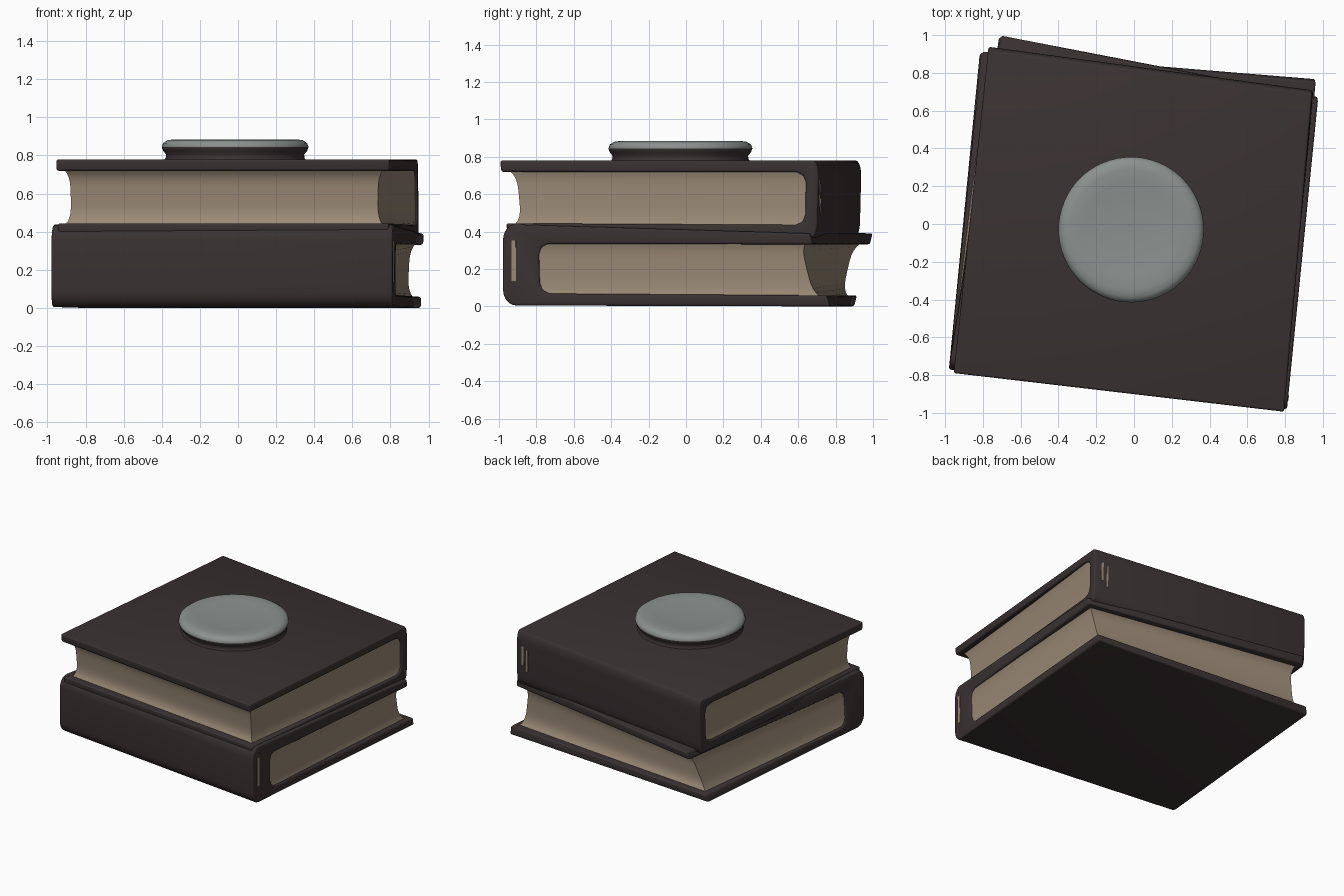
import bpy, bmesh, math
from mathutils import Vector

if "Cube" in bpy.data.objects:
    bpy.data.objects.remove(bpy.data.objects["Cube"])


def material(name, rgb):
    m = bpy.data.materials.new(name)
    m.diffuse_color = (*rgb, 1)
    m.use_nodes = True
    m.node_tree.nodes["Principled BSDF"].inputs["Base Color"].default_value = m.diffuse_color
    return m


DARK = material("dark_leather", (0.042, 0.031, 0.032))
PAPER = material("aged_paper", (0.32, 0.25, 0.18))
GREY = material("pale_grey", (0.26, 0.285, 0.275))


def finish(bm, name, mats, bevel=0.0, angle=40):
    bmesh.ops.recalc_face_normals(bm, faces=bm.faces)
    if bevel:
        edges = [e for e in bm.edges if e.calc_face_angle(0) > math.radians(40)]
        bmesh.ops.bevel(bm, geom=edges, offset=bevel, segments=3, profile=0.5,
                        affect='EDGES', clamp_overlap=True)
    me = bpy.data.meshes.new(name)
    bm.to_mesh(me)
    bm.free()
    for m in mats:
        me.materials.append(m)
    ob = bpy.data.objects.new(name, me)
    bpy.context.collection.objects.link(ob)
    bpy.ops.object.select_all(action='DESELECT')
    ob.select_set(True)
    bpy.context.view_layer.objects.active = ob
    bpy.ops.object.shade_smooth_by_angle(angle=math.radians(angle))
    return ob


def loft(bm, rings):
    rows = [[bm.verts.new(p) for p in r] for r in rings]
    n = len(rows[0])
    for a, b in zip(rows, rows[1:]):
        for i in range(n):
            j = (i + 1) % n
            bm.faces.new((a[i], a[j], b[j], b[i]))
    bm.faces.new(rows[0])
    bm.faces.new(rows[-1])


def book(name, bottom, top, spine, t_low, t_spine, t_open, round_v, plates):
    """Corners: spine start, spine end, open end, open start."""
    bottom, top = [Vector(c) for c in bottom], [Vector(c) for c in top]

    def at(u, v, w):
        def quad(q):
            return q[0].lerp(q[1], u).lerp(q[3].lerp(q[2], u), v)
        return quad(bottom).lerp(quad(top), w)

    # C-shaped case: covers and rounded spine swept along the spine
    rw = 0.2
    arc = [math.radians(a) for a in range(0, 91, 18)]
    prof = [(1, 0)]
    prof += [(round_v * (1 - math.sin(a)), rw * (1 - math.cos(a))) for a in arc]
    prof += [(round_v * (1 - math.cos(a)), 1 - rw * (1 - math.sin(a))) for a in arc]
    prof += [(1, 1), (1, 1 - t_open), (spine + 0.03, 1 - t_spine),
             (spine + 0.008, 1 - t_spine - 0.04), (spine, 1 - t_spine - 0.13),
             (spine, t_low + 0.13), (spine + 0.008, t_low + 0.04),
             (spine + 0.03, t_low), (1, t_low)]
    bm = bmesh.new()
    loft(bm, [[at(u, v, w) for v, w in prof] for u in (0, 1)])
    finish(bm, name + "_cover", [DARK], 0.012)

    # hollowed page block, flaring into the covers
    rings = []
    steps = 12
    for i in range(steps + 1):
        k = i / steps
        f = 1 - 0.5 * abs(2 * k - 1) ** 4
        v0, v1 = spine - 0.015, 1 - 0.045 * f
        a, b = 0.006, 0.037 * f
        lo = t_low - 0.03
        hs, ho = 1 - t_spine + 0.03, 1 - t_open + 0.03
        ws, wo = lo + (hs - lo) * k, lo + (ho - lo) * k
        rings.append([at(a, v0, ws), at(1 - a, v0, ws),
                      at(1 - b, v1, wo), at(b, v1, wo)])
    bm = bmesh.new()
    loft(bm, rings)
    finish(bm, name + "_pages", [PAPER])

    # worn paper-coloured patches on the spine
    for n, (u0, u1, v0, v1, w0, w1) in enumerate(plates):
        bm = bmesh.new()
        loft(bm, [[at(u, v, w) for u, v in
                   ((u0, v0), (u1, v0), (u1, v1), (u0, v1))] for w in (w0, w1)])
        finish(bm, f"{name}_worn_patch_{n + 1}", [PAPER])


# lower book: spine to the front
book("lower_book",
     [(-0.98, -0.77, 0.005), (0.81, -0.98, 0.005), (0.96, 0.77, 0.0), (-0.82, 0.90, 0.0)],
     [(-0.98, -0.77, 0.44), (0.81, -0.98, 0.44), (0.975, 0.66, 0.39), (-0.70, 1.0, 0.39)],
     0.115, 0.15, 0.23, 0.15, 0.04,
     [(0.99, 1.002, 0.028, 0.042, 0.3, 0.8)])

# upper book: spine to the back
book("upper_book",
     [(0.95, 0.70, 0.365), (-0.77, 0.93, 0.365), (-0.945, -0.76, 0.375), (0.79, -0.955, 0.375)],
     [(0.945, 0.71, 0.78), (-0.77, 0.94, 0.78), (-0.955, -0.79, 0.78), (0.795, -0.995, 0.78)],
     0.04, 0.17, 0.15, 0.15, 0.018,
     [(0.03, 0.04, -0.002, 0.01, 0.4, 0.75), (0.055, 0.063, -0.002, 0.01, 0.3, 0.7)])

# round medallion lathed on the top cover: dark base, grey cap
profile = [(0.385, 0.765), (0.365, 0.785), (0.362, 0.805), (0.378, 0.825), (0.385, 0.845),
           (0.378, 0.865), (0.355, 0.88), (0.32, 0.885), (0.25, 0.882), (0.2, 0.876), (0.05, 0.875)]
bm = bmesh.new()
loft(bm, [[(-0.015 + r * math.cos(t), -0.03 + r * math.sin(t), z)
           for t in (2 * math.pi * i / 64 for i in range(64))] for r, z in profile])
for f in bm.faces:
    f.material_index = 1 if f.calc_center_median().z > 0.845 else 0
finish(bm, "top_medallion", [DARK, GREY], 0, 60)
